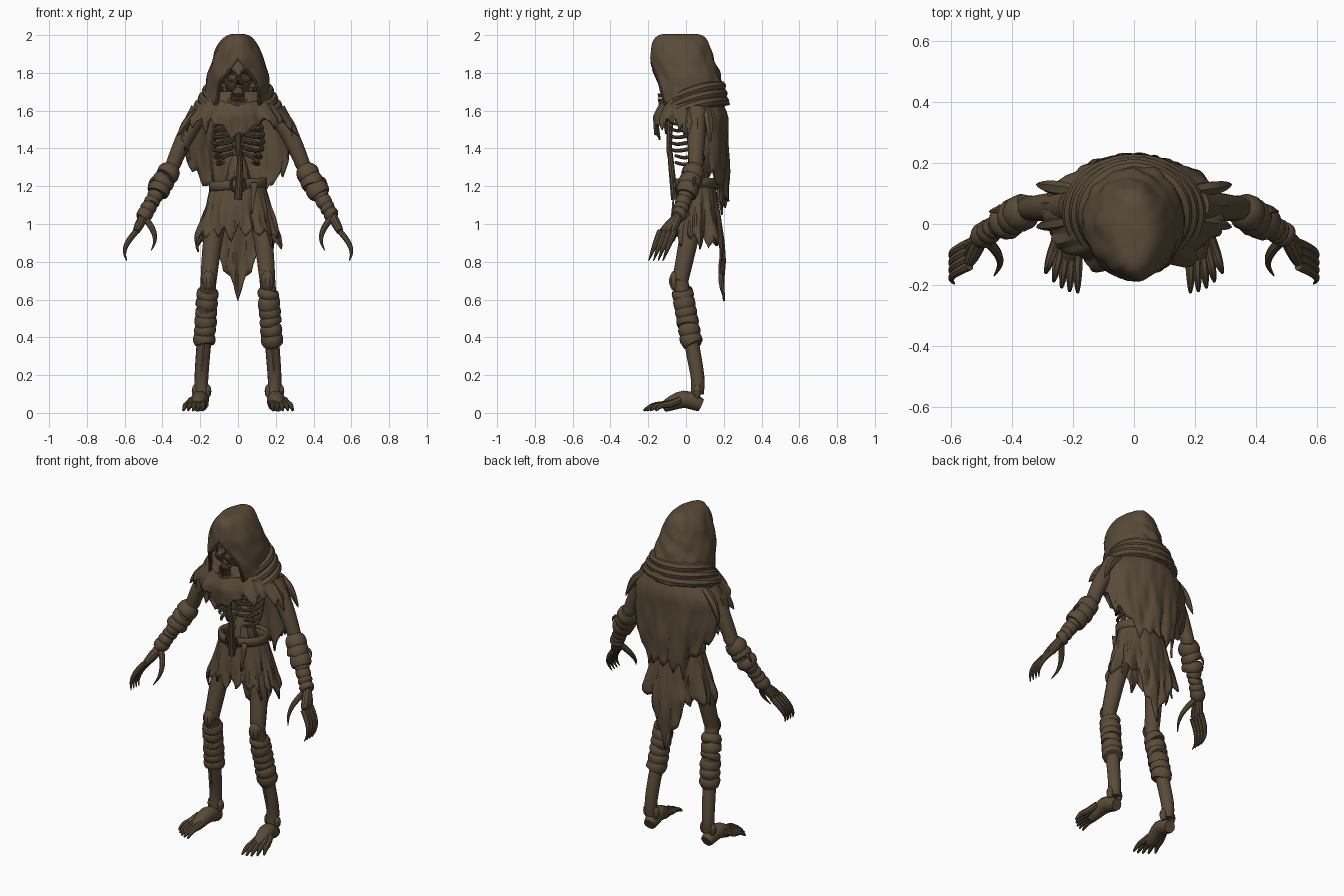
import bpy, bmesh, random
from math import sin, cos, pi, tau, hypot, radians
from mathutils import Vector, noise

random.seed(7)
cube = bpy.data.objects.get("Cube")
if cube:
    bpy.data.objects.remove(cube)

brown = bpy.data.materials.new("dark_brown")
brown.use_nodes = True
brown.diffuse_color = (.1, .07, .04, 1)
shader = next(node for node in brown.node_tree.nodes if node.type == 'BSDF_PRINCIPLED')
shader.inputs["Base Color"].default_value = brown.diffuse_color

def finish(name, bm, thickness=0):
    bmesh.ops.remove_doubles(bm, verts=bm.verts, dist=.0002)
    bmesh.ops.recalc_face_normals(bm, faces=bm.faces)
    mesh = bpy.data.meshes.new(name)
    bm.to_mesh(mesh)
    bm.free()
    mesh.materials.append(brown)
    part = bpy.data.objects.new(name, mesh)
    bpy.context.collection.objects.link(part)
    bpy.ops.object.select_all(action='DESELECT')
    part.select_set(True)
    bpy.context.view_layer.objects.active = part
    bpy.ops.object.shade_smooth_by_angle(angle=radians(32))
    if thickness:
        solidify = part.modifiers.new("thickness", 'SOLIDIFY')
        solidify.thickness = thickness
        solidify.offset = 0

def sheet(name, surface, columns, rows, thickness=.01):
    bm = bmesh.new()
    lines = [[bm.verts.new(surface(i / columns, j / rows)) for i in range(columns + 1)] for j in range(rows + 1)]
    for upper, lower in zip(lines, lines[1:]):
        for i in range(columns):
            bm.faces.new((upper[i], upper[i + 1], lower[i + 1], lower[i]))
    finish(name, bm, thickness)

def smooth_path(points, loop, steps=4):
    count, path = len(points), []
    for i in range(count if loop else count - 1):
        near = [k % count if loop else min(max(k, 0), count - 1) for k in range(i - 1, i + 3)]
        a, b, c, d = [points[k] for k in near]
        for t in [step / steps for step in range(steps)]:
            path.append(b + (c - a) * t / 2 + (a - 2.5 * b + 2 * c - d / 2) * t ** 2
                        + (3 * (b - c) + d - a) * t ** 3 / 2)
    return path + [path[0] if loop else points[-1]]

def tubes(name, paths, start, end, bulge=0, mirror=1, sides=10, loop=False):
    # tubes along smoothed paths, tapering from start to end radius with a swelling between
    bm = bmesh.new()
    for points in paths:
        path = smooth_path([Vector((mirror * x, y, z)) for x, y, z in points], loop)
        last = len(path) - 1
        across, rings = Vector((.3, .9, .4)), []
        for i, centre in enumerate(path):
            before = path[max(i - 1, 0)] if i or not loop else path[-2]
            after = path[min(i + 1, last)] if i < last or not loop else path[1]
            along = (after - before).normalized()
            across = (across - along * across.dot(along)).normalized()
            other = along.cross(across)
            radius = start + (end - start) * i / last + bulge * sin(pi * i / last)
            rings.append([bm.verts.new(centre + radius * (across * cos(tau * k / sides) + other * sin(tau * k / sides)))
                          for k in range(sides)])
        for a, b in zip(rings, rings[1:]):
            for k in range(sides):
                bm.faces.new((a[k], a[k - 1], b[k - 1], b[k]))
        if not loop:
            bm.faces.new(rings[0])
            bm.faces.new(rings[-1])
    for vert in bm.verts:
        vert.co.z = max(vert.co.z, 0)
    finish(name, bm)

def wraps(name, top, bottom, count, start, end, mirror):
    # overlapping cloth bands along a limb, each slightly tilted
    paths = []
    for i in range(count):
        tilt = Vector([random.uniform(-.012, .012) for axis in "xyz"])
        a, b = top.lerp(bottom, i / count), top.lerp(bottom, (i + 1.3) / count)
        paths.append([a - tilt, a.lerp(b, .5), b + tilt])
    tubes(name, paths, start, end, .012, mirror, sides=12)

# Ragged hems: pointed strips of random length
strip_lengths = [random.uniform(.25, 1) for strip in range(30)]
def tongue(u, count):
    return strip_lengths[int(u * count) % count] * (1 - abs(2 * (u * count % 1) - 1))

def crease(x, y, z):
    return noise.noise(Vector((x, y, z)) * 6)

# Hood: open at the face, peaked above the brow
def hood(u, v):
    drop = .37 * v ** 2
    gap = .66 * min(1, max(0, drop - .13) * 8)
    a = gap + u * (tau - 2 * gap)
    x, y = sin(a), -cos(a)
    swell = 1 + .08 * crease(x / 2, y / 2, drop * 2) + .03 * v * max(0, y) * sin(75 * drop + 5 * x)
    return (.25 * drop ** .32 * x * swell, .07 * v ** 3 - .03 + .21 * drop ** .13 * y * swell, 2 - drop)

sheet("hood", hood, 56, 28, .014)
tubes("hood_rim", [[hood(u, v / 10) for v in range(7, 11)] for u in (0, 1)], .01, .01)

# Skull with sunken sockets, jaw and teeth
skull = bmesh.new()
bmesh.ops.create_icosphere(skull, subdivisions=4, radius=.1)
eyes = [(side * .034, -.13, 1.785) for side in (1, -1)]
for vert in skull.verts:
    vert.co.x *= .8 + 2 * min(0, vert.co.z)
    vert.co += Vector((0, -.05, 1.775))
    for x, z, radius in [(eye[0], eye[2], .027) for eye in eyes] + [(0, 1.735, .016)]:
        distance = hypot(vert.co.x - x, vert.co.z - z) / radius
        if distance < 1 and vert.co.y < -.05:
            vert.co.y += .05 * (1 - distance ** 3)
finish("skull", skull)
turn = [tau * i / 16 for i in range(16)]
tubes("eye_rims", [[(x + .03 * cos(a), y + .2 * abs(x + .03 * cos(a)) - .01, z + .026 * sin(a)) for a in turn]
                   for x, y, z in eyes], .007, .007, sides=6, loop=True)
tubes("upper_jaw", [[(0, -.06, 1.71), (0, -.13, 1.7)]], .045, .025)
tubes("lower_jaw", [[(.07 * cos(a), -.03 - .1 * sin(a), 1.72 - .085 * sin(a)) for a in turn[:9]]], .013, .013, .004)
tubes("teeth", [[(x / 90, abs(x) / 200 - .145, z), (x / 90, abs(x) / 200 - .145, z - .02)]
                for x in range(-3, 4) for z in (1.69, 1.665)], .005, .004, sides=6)

# Cowl folds wound round the neck, sagging at the front
for k in range(3):
    tubes(f"cowl_fold_{k + 1}", [[((.165 + k / 45) * sin(a), .035 - (.15 + k / 120) * cos(a),
                                   1.73 - k / 25 - .1 * (cos(a) / 2 + .5) ** 2) for a in turn]],
          .022, .022, .006, sides=8, loop=True)

# Ragged cape over chest, shoulders and back
def cape(u, v):
    angle = tau * min(u, 1 - u)
    ease = min(1, max(0, angle - 1.3) / 1.3)
    hem = 1.56 - .4 * ease - .08 * max(0, 1 - 2 * angle) - tongue(u, 23) * (.06 + .07 * min(1, angle / 2))
    drop = (1.7 - hem) * v
    wide = .15 + .14 * min(1, 6 * drop) - .2 * max(0, drop - .3)
    deep = .13 + .06 * min(1, 8 * drop)
    x, y = sin(tau * u), -cos(tau * u)
    swell = 1 + v * (.12 * crease(x, y, drop) + .03 * sin(11 * tau * u))
    return (wide * x * swell, .03 + deep * y * swell, 1.7 - drop)

sheet("ragged_cape", cape, 138, 16)

# Ragged skirt, longest at the back, and belt
def skirt(u, v):
    angle = tau * min(u, 1 - u)
    hem = 1 - angle / 30 - max(0, angle - 2.6) / 2 - .12 * tongue(u, 17)
    drop = (1.22 - hem) * v
    flare = min(1, 3.5 * drop)
    x, y = sin(tau * u), -cos(tau * u)
    swell = 1 + v * (.2 * crease(x, y, drop) + .05 * sin(9 * tau * u))
    return ((.135 + .075 * flare) * x * swell, .06 + (.09 + .045 * flare) * y * swell, 1.22 - drop)

sheet("ragged_skirt", skirt, 136, 14)
sheet("belt", lambda u, v: (.145 * sin(tau * u), .055 - .108 * cos(tau * u), 1.235 - v / 20 + .012 * sin(tau * u)),
      40, 2, .016)
sheet("belt_tail", lambda u, v: (.07 + .03 * u * (1.2 - v), -.06 - v / 80, 1.22 - v / 6), 2, 5)
tubes("buckle", [[(x, -.062, 1.21 + z) for x, z in ((-.03, -.03), (.03, -.03), (.03, .03), (-.03, .03))]],
      .007, .007, loop=True)

# Spine, breastbone and dried belly
tubes("spine", [[(0, .1 - .025 * sin(i / 3), 1.1 + i / 20 + end) for end in (0, .04)] for i in range(11)],
      .018, .018, .012)
tubes("breastbone", [[(0, -.085, 1.58), (0, -.09, 1.36)]], .022, .012)
tubes("hanging_strap", [[(0, -.09, 1.44), (.01, -.08, 1.33), (0, -.06, 1.13)]], .012, .02)
tubes("dried_belly", [[(0, .07, 1.36), (0, .06, 1.25), (0, .06, 1.1)]], .03, .1)

# Joints of the left limbs
shoulder, elbow, wrist = Vector((.2, .06, 1.6)), Vector((.35, .05, 1.3)), Vector((.5, -.04, 1.04))
knuckle, spread = Vector((.54, -.1, .96)), Vector((0, .025, 0))
hip, knee, ankle = Vector((.09, .06, 1.14)), Vector((.156, -.03, .7)), Vector((.193, .06, .2))
heel, ball = ankle + Vector((0, .02, -.16)), Vector((.215, -.12, .03))
fifths = [i / 5 for i in range(6)]

for mirror, side in ((1, "left_"), (-1, "right_")):
    ribs, toes = [], []
    for i in range(7):
        wide, reach = .1 + .035 * sin(.5 + .4 * i), 2.9 if i < 5 else 2.4
        ribs.append([(wide * sin(reach * t), .025 + .11 * cos(reach * t), 1.56 - i / 28 + .03 * cos(4 * t))
                     for t in fifths])
    tubes(side + "ribs", ribs, .009, .008, .002, mirror, sides=8)
    tubes(side + "collarbone", [[(.02, -.08, 1.575), (.1, -.06, 1.59), shoulder]], .012, .018, 0, mirror)

    # Arm with cuff, wraps and torn shoulder strips
    tubes(side + "upper_arm", [[shoulder, shoulder.lerp(elbow, .5) + Vector((.01, 0, 0)), elbow]],
          .055, .038, 0, mirror, 14)
    tubes(side + "forearm", [[elbow.lerp(shoulder, .1), elbow, wrist]], .034, .026, .008, mirror, 14)
    wraps(side + "elbow_cuff", elbow, elbow.lerp(wrist, .5), 3, .044, .054, mirror)
    wraps(side + "forearm_wrap", elbow.lerp(wrist, .5), wrist, 4, .033, .029, mirror)
    tubes(side + "cuff_spur", [[(.4, .03, 1.22), (.45, .045, 1.24), (.475, .04, 1.2)]], .02, .002, 0, mirror, 6)
    tubes(side + "shoulder_rags", [[shoulder + Vector((0, y, .01)), shoulder + Vector((.07, y * 1.2, -.06)),
                                    shoulder + Vector((.12, y * 1.4, -.15 - y / 3))] for y in (-.05, 0, .05)],
          .02, .002, .012, mirror, 6)

    # Hand with clawed fingers
    tubes(side + "palm", [[wrist, knuckle + spread * k] for k in (-1, 0, 1)], .024, .018, .004, mirror)
    tubes(side + "fingers", [[knuckle + spread * (i - 1.5) + Vector((.06 * sin(2.2 * t), -.06 * t, -.155 * t))
                              for t in fifths] for i in range(4)], .016, .002, .004, mirror, 8)
    tubes(side + "thumb", [[wrist + Vector((-.06 * sin(2.4 * t), -.13 * t, -.18 * t)) for t in fifths]],
          .018, .002, .004, mirror, 8)

    # Leg with shin wraps
    tubes(side + "thigh", [[hip, hip.lerp(knee, .5) + Vector((.01, 0, 0)), knee]], .06, .042, 0, mirror, 14)
    tubes(side + "shin", [[knee, knee.lerp(ankle, .5), ankle, ankle - Vector((0, 0, .1))]], .042, .034, 0, mirror, 14)
    tubes(side + "kneecap", [[knee + Vector((0, -.025, z)) for z in (.05, 0, -.05)]], .015, .018, .02, mirror)
    wraps(side + "shin_wrap", knee.lerp(ankle, .08), knee.lerp(ankle, .65), 6, .046, .05, mirror)
    tubes(side + "shin_bone", [[p - Vector((0, .025, 0)) for p in (knee, ankle)]], .02, .012, 0, mirror)

    # Bare foot
    tubes(side + "foot", [[heel, ankle.lerp(ball, .4) - Vector((0, 0, .06)), ball]], .034, .026, .016, mirror, 12)
    for i in range(5):
        root, tip = Vector((.187 + i / 70, -.03, .07)), Vector((.185 + i / 38, -.225 + i * i / 250, .012))
        toes.append([root, root.lerp(tip, .4), root.lerp(tip, .75) + Vector((0, 0, .012)), tip])
    tubes(side + "toes", toes, .018, .005, .006, mirror, 8)
    tubes(side + "ankle_bones", [[ankle + Vector((x, 0, z)) for z in (-.05, -.12)] for x in (-.03, .03)],
          .01, .01, .012, mirror)
